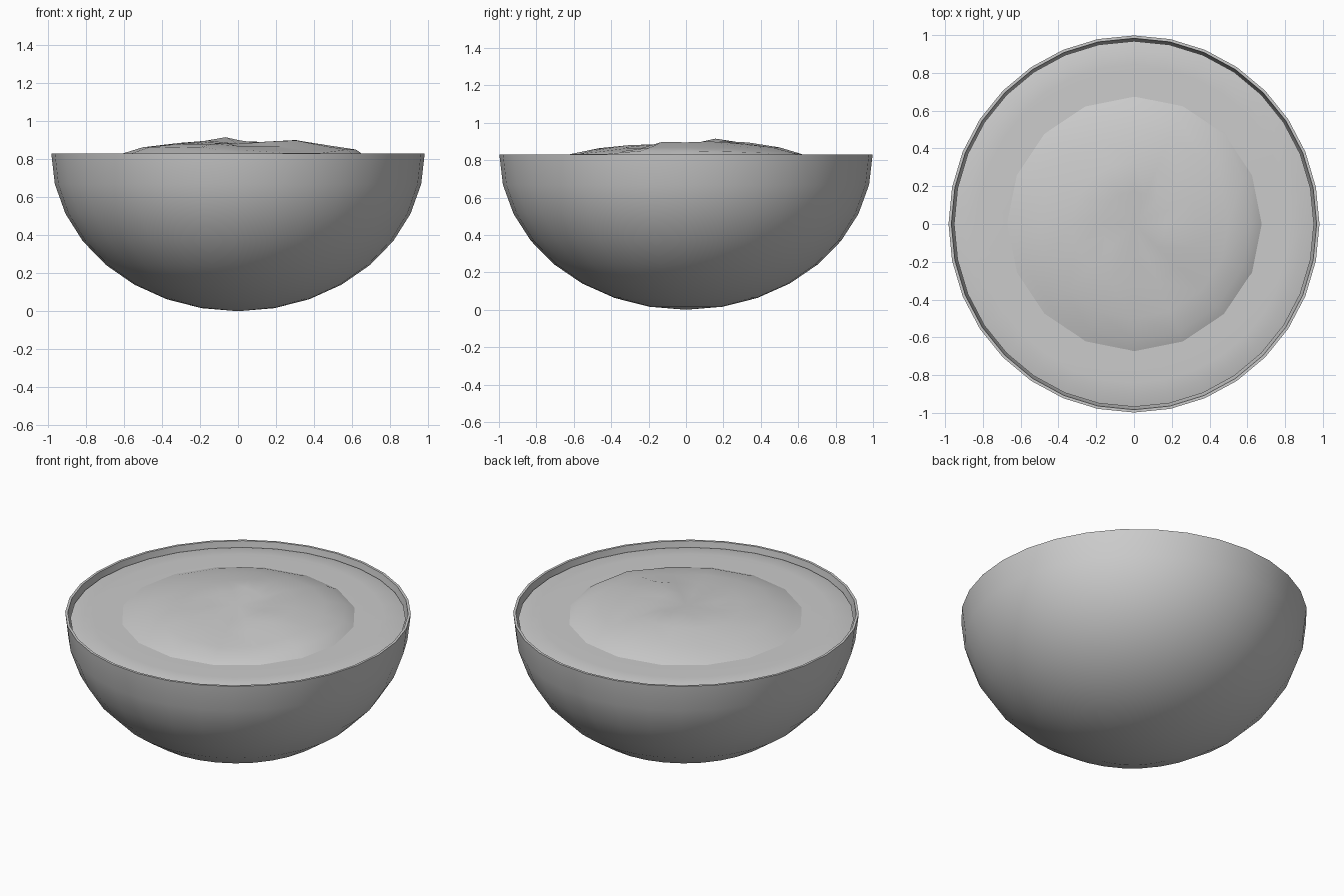
import bpy, bmesh, math

if "Cube" in bpy.data.objects:
    bpy.data.objects.remove(bpy.data.objects["Cube"])

SEG = 32
SX, SY, H = 0.982, 0.998, 0.83   # half widths and rim height


def revolve(name, rings, seg, angle=40):
    """Skin a list of rings; each ring is (rx, ry, z or list of z); rx = 0 is a pole."""
    bm = bmesh.new()
    loops = []
    for rx, ry, z in rings:
        if rx == 0:
            loops.append([bm.verts.new((0, 0, z))])
            continue
        zs = z if isinstance(z, list) else [z] * seg
        loops.append([bm.verts.new((rx * math.cos(math.tau * i / seg),
                                    ry * math.sin(math.tau * i / seg), zs[i]))
                      for i in range(seg)])
    for a, b in zip(loops, loops[1:]):
        for i in range(seg):
            j = (i + 1) % seg
            quad = [a[i % len(a)], a[j % len(a)], b[j % len(b)], b[i % len(b)]]
            bm.faces.new(list(dict.fromkeys(quad)))
    bmesh.ops.recalc_face_normals(bm, faces=bm.faces)
    me = bpy.data.meshes.new(name)
    bm.to_mesh(me)
    bm.free()
    ob = bpy.data.objects.new(name, me)
    bpy.context.collection.objects.link(ob)
    bpy.ops.object.select_all(action='DESELECT')
    ob.select_set(True)
    bpy.context.view_layer.objects.active = ob
    bpy.ops.object.shade_smooth_by_angle(angle=math.radians(angle))
    return ob


# Bowl: thin half-ellipsoid shell, outside up to the rim and back down inside
def shell(t):
    out = []
    for k in range(9):
        a = math.radians(11.25 * k)
        s, c = math.sin(a), math.cos(a)
        out.append(((SX - t) * s, (SY - t) * s, H - (H - t) * c))
    return out


bowl = revolve("bowl", shell(0) + shell(0.015)[::-1], SEG)

# Filling: level disc just below the rim with a slightly sunken outer edge
filling = revolve("filling", [(SX * k, SY * k, z) for k, z in
                              ((0, 0.81), (0.6, 0.81), (0.84, 0.812), (0.91, 0.809), (0.97, 0.795))], SEG)

# Topping: low uneven mound with soft lobes radiating from the middle
inner = [.890, .892, .890, .890, .900, .915, .895, .897, .890, .888, .885, .885, .868, .868, .880, .892]
middle = [.895, .900, .893, .890, .895, .892, .885, .885, .880, .880, .878, .880, .868, .865, .866, .898]
outer = [.868, .868, .865, .868, .868, .860, .852, .852, .862, .864, .860, .864, .850, .845, .846, .867]
edge = [.850, .845, .838, .838, .832, .832, .828, .828, .825, .825, .825, .828, .832, .832, .832, .850]
topping = revolve("topping", [(0, 0, .88), (.17, .17, inner), (.33, .33, middle), (.50, .50, outer),
                              (.62, .62, edge), (.68, .68, .808)], 16, 60)
for p in topping.data.polygons:   # mound must face upwards
    if p.normal.z < 0:
        p.flip()
for p in filling.data.polygons:
    if p.normal.z < 0:
        p.flip()
